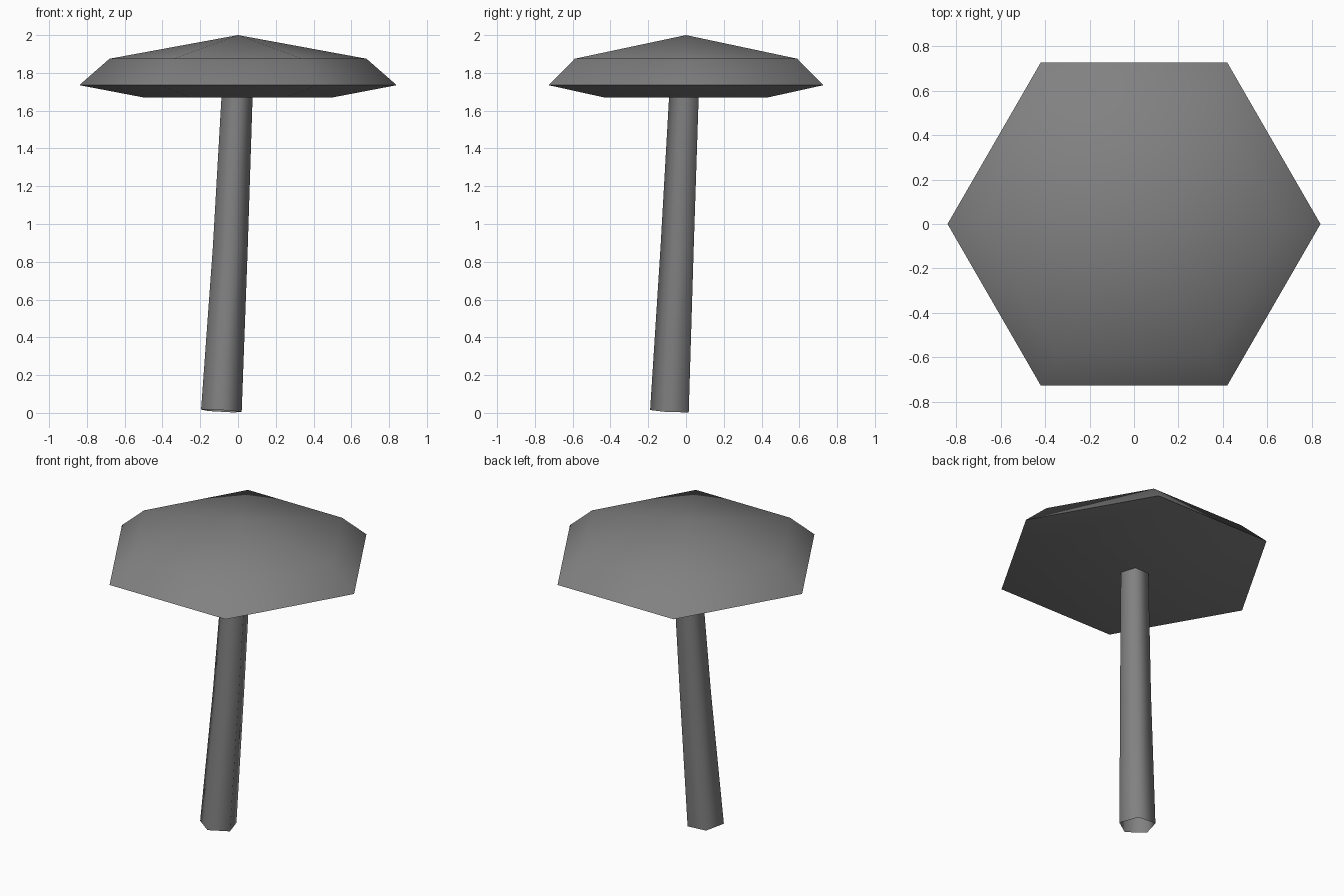
import bpy, bmesh, math

if "Cube" in bpy.data.objects:
    bpy.data.objects.remove(bpy.data.objects["Cube"])

grey = bpy.data.materials.new("plain_grey")
grey.diffuse_color = (0.22, 0.22, 0.22, 1)
grey.use_nodes = True
grey.node_tree.nodes["Principled BSDF"].inputs["Base Color"].default_value = grey.diffuse_color


def ring(bm, sides, start, radius, cx, cy, z, tilt=(0, 0)):
    """One polygonal cross-section, optionally tilted out of level."""
    verts = []
    for i in range(sides):
        a = math.radians(start) + 2 * math.pi * i / sides
        dx, dy = radius * math.cos(a), radius * math.sin(a)
        verts.append(bm.verts.new((cx + dx, cy + dy, z + tilt[0] * dx + tilt[1] * dy)))
    return verts


def bridge(bm, low, high):
    n = len(low)
    for i in range(n):
        j = (i + 1) % n
        bm.faces.new((low[i], low[j], high[j], high[i]))


def finish(bm, name):
    for f in bm.faces:
        f.smooth = True
    bm.normal_update()
    mesh = bpy.data.meshes.new(name)
    bm.to_mesh(mesh)
    bm.free()
    mesh.materials.append(grey)
    obj = bpy.data.objects.new(name, mesh)
    bpy.context.collection.objects.link(obj)


# Mushroom cap: six-sided, with a sharp rim and a pointed top
bm = bmesh.new()
under, rim, shoulder = [ring(bm, 6, 0, r, 0, 0, z)
                        for r, z in ((0.50, 1.67), (0.84, 1.735), (0.68, 1.875))]
bridge(bm, under, rim)
bridge(bm, rim, shoulder)
apex = bm.verts.new((0, 0, 2.0))
for i in range(6):
    bm.faces.new((shoulder[i], shoulder[(i + 1) % 6], apex))
bm.faces.new(under[::-1])
for i in range(6):
    bm.edges.get((rim[i], rim[(i + 1) % 6])).smooth = False
finish(bm, "mushroom_cap")

# Stem: leaning, slightly bent five-sided tube, open at the foot
bm = bmesh.new()
sections = [
    (0.113, -0.088, -0.077, 0.010, (-0.055, -0.045)),
    (0.097, -0.041, -0.038, 0.87, (-0.05, -0.045)),
    (0.086, -0.003, -0.001, 1.72, (0, 0)),
]
rings = [ring(bm, 5, 54, r, x, y, z, t) for r, x, y, z, t in sections]
for low, high in zip(rings, rings[1:]):
    bridge(bm, low, high)
finish(bm, "mushroom_stem")
